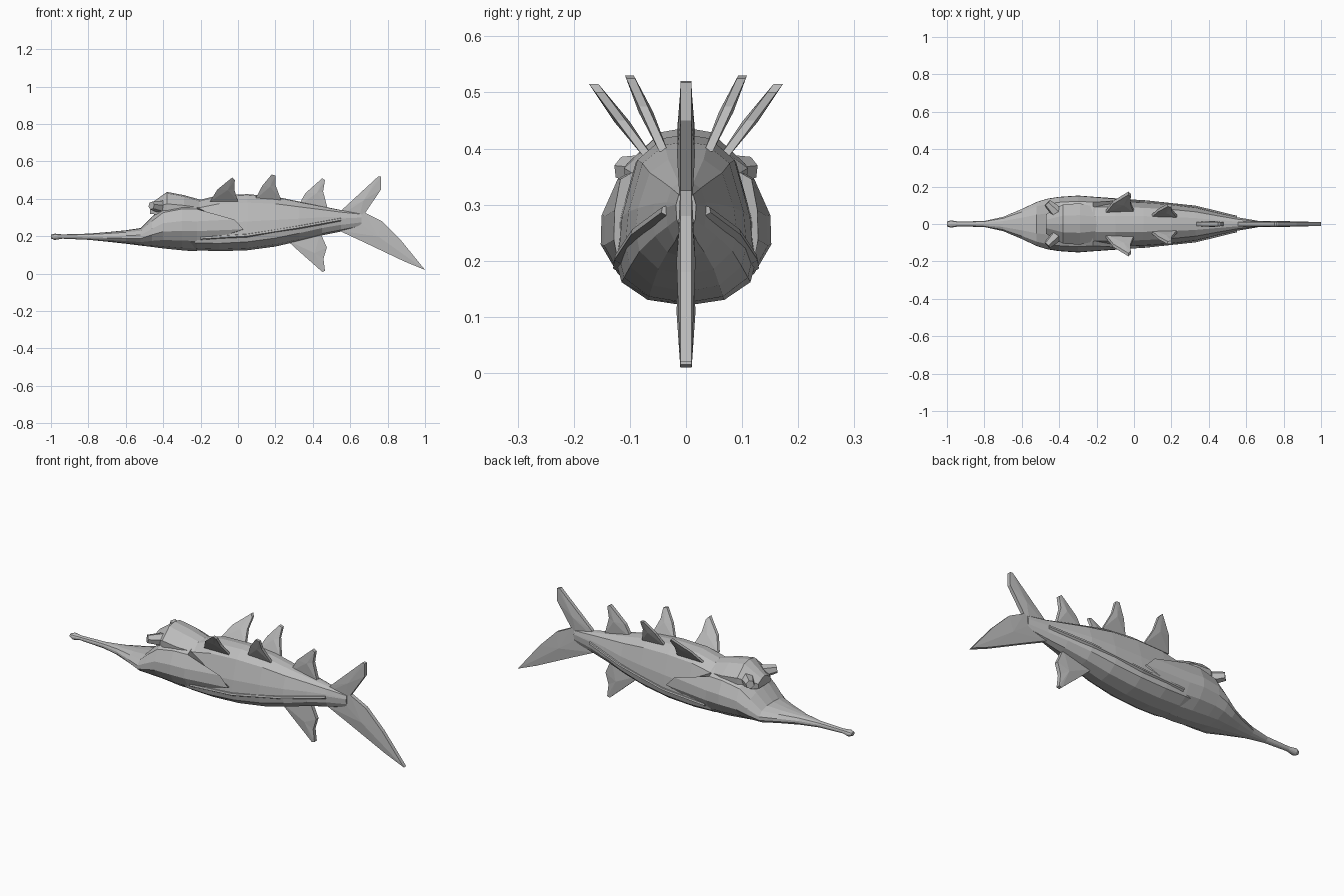
import bpy, bmesh
from mathutils import Vector

if "Cube" in bpy.data.objects:
    bpy.data.objects.remove(bpy.data.objects["Cube"], do_unlink=True)

grey = bpy.data.materials.new("plain_grey")
grey.use_nodes = True
COLOUR = (0.5, 0.5, 0.5, 1)
grey.diffuse_color = COLOUR
grey.node_tree.nodes["Principled BSDF"].inputs["Base Color"].default_value = COLOUR


def finish(name, bm):
    bmesh.ops.recalc_face_normals(bm, faces=bm.faces)
    mesh = bpy.data.meshes.new(name)
    bm.to_mesh(mesh)
    bm.free()
    mesh.materials.append(grey)
    obj = bpy.data.objects.new(name, mesh)
    bpy.context.collection.objects.link(obj)
    return obj


def loft(name, rings):
    """Skin closed rings of points and cap both ends."""
    bm = bmesh.new()
    loops = [[bm.verts.new(p) for p in ring] for ring in rings]
    n = len(loops[0])
    for a, b in zip(loops, loops[1:]):
        for i in range(n):
            j = (i + 1) % n
            bm.faces.new((a[i], a[j], b[j], b[i]))
    bm.faces.new(loops[0])
    bm.faces.new(loops[-1])
    return finish(name, bm)


def ring(half):
    """Mirror a half section, listed from bottom to top, across y = 0."""
    return half + [(x, -y, z) for x, y, z in half[-2:0:-1]]


def fin(name, outline, thick, y0=0, lean=0):
    """Blade with a raised middle, leaning outwards from its base height."""
    bm = bmesh.new()
    base = outline[0][1]
    mx = sum(p[0] for p in outline) / len(outline)
    mz = sum(p[1] for p in outline) / len(outline)

    def put(x, z, off):
        return bm.verts.new((x, y0 + (z - base) * lean + off, z))

    sides = []
    for s in (1, -1):
        rim = [put(x, z, s * thick * 0.6) for x, z in outline]
        mid = put(mx, mz, s * thick)
        for i in range(len(rim)):
            bm.faces.new((rim[i], rim[(i + 1) % len(rim)], mid))
        sides.append(rim)
    a, b = sides
    for i in range(len(a)):
        j = (i + 1) % len(a)
        bm.faces.new((a[i], a[j], b[j], b[i]))
    return finish(name, bm)


# Body: x, half width, bottom, side ridge, top
body = [(-0.35, .10, .15, .20, .36), (-0.22, .125, .125, .19, .39),
        (-0.1, .125, .12, .19, .42), (0.05, .12, .125, .20, .425),
        (0.2, .108, .145, .22, .412), (0.33, .09, .175, .245, .385),
        (0.45, .06, .205, .27, .36), (0.55, .036, .225, .285, .34),
        (0.66, .018, .25, .29, .325)]
rings = []
for x, w, low, mid, top in body:
    h = top - mid
    rings.append(ring([(x, 0, low), (x, w * .55, low + (mid - low) * .15),
                       (x, w * .92, low + (mid - low) * .6), (x, w, mid + .01),
                       (x, w * .95, mid + h * .35), (x, w * .72, mid + h * .8),
                       (x, w * .35, mid + h * .97), (x, 0, top)]))
loft("body", rings)

# Raised lateral line along each flank
line = [(-0.2, .122, .19), (0.05, .12, .205), (0.33, .09, .25), (0.55, .036, .29)]
for side, s in (("left", 1), ("right", -1)):
    loft(side + "_flank_ridge", [
        [(x, s * (y - .02), z - .02), (x, s * (y + .008), z - .004),
         (x, s * (y + .006), z + .006), (x, s * (y - .02), z + .012)]
        for x, y, z in line])

# Head and long snout: x, half width, bottom, top
head = [(-1.0, .012, .188, .208), (-.98, .02, .18, .214), (-.94, .013, .187, .21),
        (-.8, .016, .181, .214), (-.7, .038, .171, .222), (-.6, .08, .16, .232),
        (-.52, .118, .15, .244), (-.46, .136, .143, .305), (-.4, .145, .135, .36),
        (-.3, .152, .125, .385), (-.22, .146, .122, .385)]
section = [(0, 0), (.45, .05), (.8, .2), (1, .4), (.99, .6), (.8, .85), (.42, .97), (0, 1)]
rings = [ring([(x, u * w, lo + t * (hi - lo)) for u, t in section])
         for x, w, lo, hi in head]
# Sweep the back edge into a pointed gill cover
sweep = [-.05, -.03, .05, .25, .2, .0, .0, .0]
edge = [(x + d, y * (.88 if d > .1 else 1), z + (.01 if d > .1 else 0))
        for (x, y, z), d in zip(rings[-1][:8], sweep)]
rings.append(ring(edge))
loft("head", rings)

# Brow crest over the eyes
crest = [(-.47, .05, .32, .372), (-.38, .1, .31, .437), (-.29, .105, .31, .42),
         (-.2, .085, .31, .395)]
loft("brow_crest", [ring([(x, 0, lo), (x, w, lo), (x, w * 1.05, lo + (hi - lo) * .5),
                          (x, w * .45, hi - .008), (x, 0, hi)])
                    for x, w, lo, hi in crest])

# Eyes
for side, s in (("left", 1), ("right", -1)):
    bm = bmesh.new()
    bmesh.ops.create_cone(bm, cap_ends=True, segments=6, radius1=.036, radius2=.022,
                          depth=.08)
    turn = Vector((0, 0, 1)).rotation_difference(Vector((-.7, s * .7, .1)))
    bmesh.ops.rotate(bm, verts=bm.verts, matrix=turn.to_matrix())
    bmesh.ops.translate(bm, verts=bm.verts, vec=(-.435, s * .085, .36))
    finish(side + "_eye", bm)

# Paired back fins
front_fin = [(-.15, .385), (-.11, .45), (-.03, .515), (-.017, .5), (-.02, .45), (0, .385)]
mid_fin = [(.09, .395), (.13, .47), (.18, .53), (.2, .525), (.2, .475), (.23, .395)]
for side, s in (("left", 1), ("right", -1)):
    fin(side + "_front_back_fin", front_fin, .014, s * .067, s * .75)
    fin(side + "_middle_back_fin", mid_fin, .013, s * .04, s * .45)

# Centre fins and tail
fin("rear_back_fin", [(.32, .36), (.36, .43), (.45, .51), (.465, .5), (.455, .44),
                      (.48, .345)], .016)
fin("belly_fin", [(.26, .18), (.32, .125), (.45, .01), (.465, .015), (.457, .08),
                  (.475, .14), (.44, .22)], .017)
fin("upper_tail_lobe", [(.53, .3), (.56, .345), (.75, .52), (.765, .518), (.765, .45),
                        (.68, .325), (.64, .27)], .016)
fin("lower_tail_lobe", [(.54, .23), (.58, .32), (.68, .325), (.77, .28), (.87, .18), (1.0, .02),
                        (.89, .065), (.68, .165)], .017)
